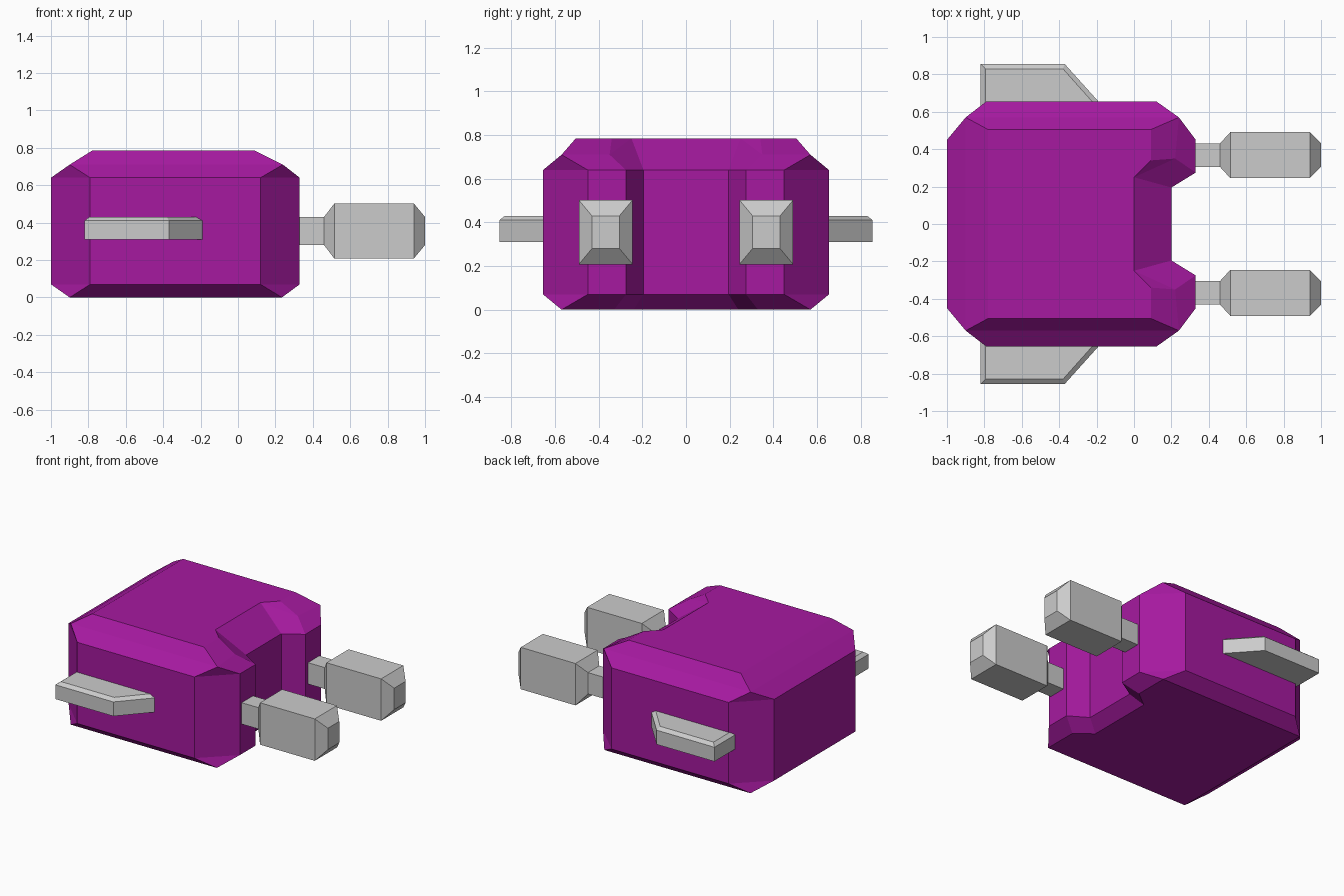
import bpy
import bmesh

if "Cube" in bpy.data.objects:
    bpy.data.objects.remove(bpy.data.objects["Cube"])


def loft(name, rings, color=None):
    """Skin a list of equal-length point rings, weld repeated points, cap both ends."""
    bm = bmesh.new()
    pool = {}

    def vert(p):
        key = tuple(round(c, 4) for c in p)
        if key not in pool:
            pool[key] = bm.verts.new(key)
        return pool[key]

    def face(points):
        vs = list(dict.fromkeys(vert(p) for p in points))
        if len(vs) > 2:
            bm.faces.new(vs)

    n = len(rings[0])
    for lower, upper in zip(rings, rings[1:]):
        for i in range(n):
            j = (i + 1) % n
            face([lower[i], lower[j], upper[j], upper[i]])
    face(rings[0])
    face(rings[-1])
    bmesh.ops.recalc_face_normals(bm, faces=bm.faces)
    mesh = bpy.data.meshes.new(name)
    bm.to_mesh(mesh)
    bm.free()
    obj = bpy.data.objects.new(name, mesh)
    bpy.context.collection.objects.link(obj)
    if color:
        mat = bpy.data.materials.new(name + "_paint")
        mat.diffuse_color = color
        mat.use_nodes = True
        mat.node_tree.nodes["Principled BSDF"].inputs["Base Color"].default_value = mat.diffuse_color
        mesh.materials.append(mat)
    return obj


def both_sides(half):
    """Close a half outline by mirroring it over y = 0."""
    return half + [(x, -y, z) for x, y, z in reversed(half)]


# Body: half outlines from the rear to the notch, bottom to top
wall = [(-1, .45), (-.79, .655), (.12, .655), (.33, .45), (.33, .275), (.2, .195)]
base = [(-.9, .57)] * 2 + [(.235, .57)] * 2 + [(.235, .33), (.12, .24)]
shoulder = [(-.9, .57, .71)] * 2 + [(.24, .57, .71)] * 2 + [(.22, .35, .71), (0, .25, .785)]
roof = [(-.78, .505)] * 2 + [(.09, .505)] * 2 + [(.09, .34), (0, .25)]
body_rings = [
    [(x, y, 0) for x, y in base],
    [(x, y, .07) for x, y in wall],
    [(x, y, .64) for x, y in wall],
    shoulder,
    [(x, y, .785) for x, y in roof],
]
loft("body", [both_sides(r) for r in body_rings], (.38, .01, .35, 1))

# Side fins: swept plate with a bevelled upper edge
fin = [(-.82, .6), (-.82, .855), (-.37, .855), (-.145, .605)]
fin_top = [(-.795, .6), (-.795, .83), (-.38, .83), (-.175, .6)]

# Prongs: (x, half width, half height) stations along the length
stations = [(.28, .063, .075), (.46, .063, .075), (.515, .123, .147),
            (.94, .123, .147), (1.0, .063, .075)]

for side, s in (("left", 1), ("right", -1)):
    loft(side + "_fin", [[(x, s * y, z) for x, y in outline]
                         for outline, z in ((fin, .31), (fin, .41), (fin_top, .43))])
    loft(side + "_prong", [[(x, s * .368 + a * w, .355 + b * h)
                            for a, b in ((-1, -1), (1, -1), (1, 1), (-1, 1))]
                           for x, w, h in stations])
